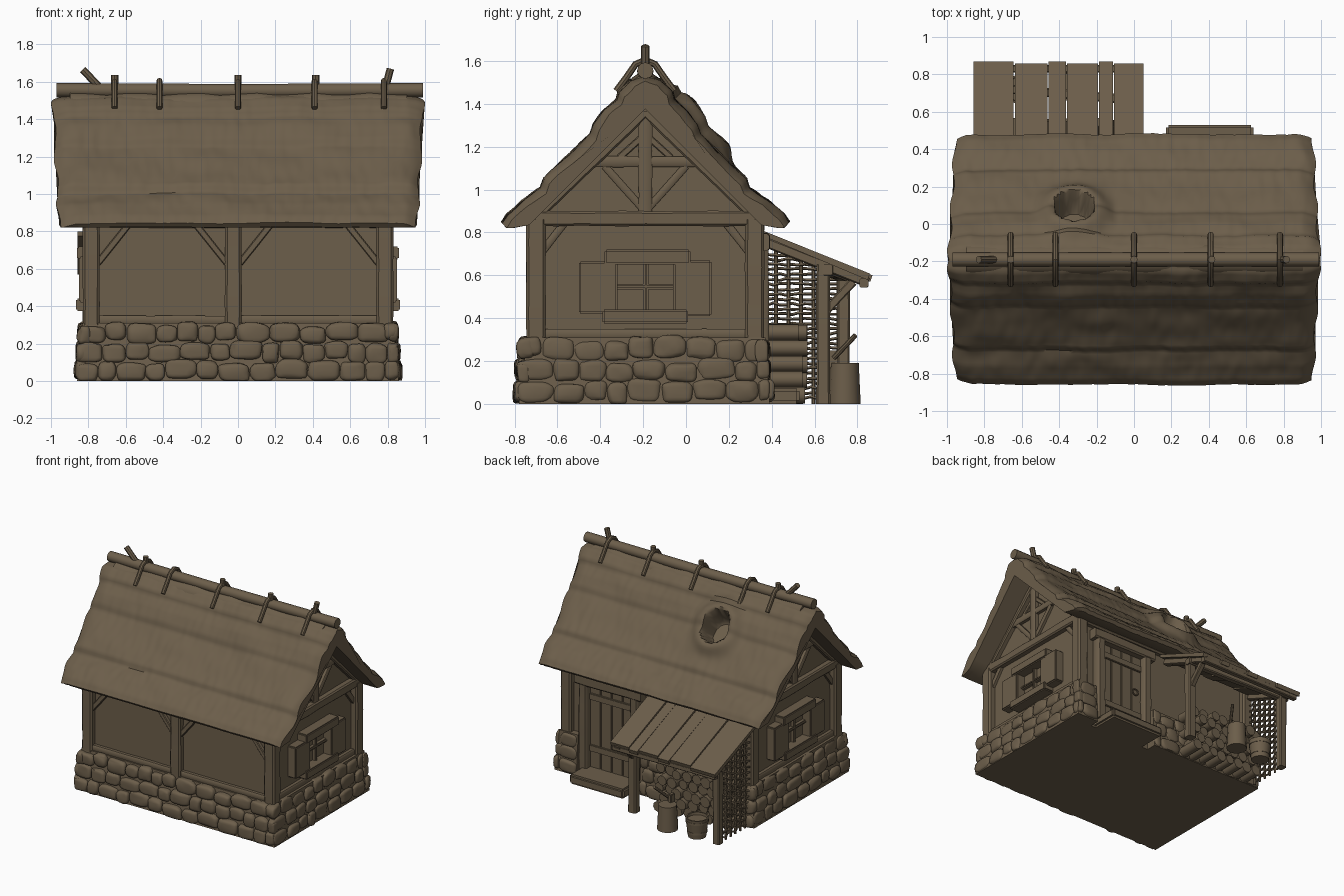
import bpy, bmesh, math, random
from mathutils import Vector, noise

random.seed(4)
if "Cube" in bpy.data.objects:
    bpy.data.objects.remove(bpy.data.objects["Cube"])

mat = bpy.data.materials.new("weathered brown")
mat.use_nodes = True
BROWN = (0.15, 0.112, 0.069, 1)
mat.diffuse_color = BROWN
mat.node_tree.nodes["Principled BSDF"].inputs["Base Color"].default_value = BROWN
made = []


def finish(name, bm):
    bmesh.ops.recalc_face_normals(bm, faces=bm.faces)
    me = bpy.data.meshes.new(name)
    bm.to_mesh(me)
    bm.free()
    me.materials.append(mat)
    ob = bpy.data.objects.new(name, me)
    bpy.context.collection.objects.link(ob)
    made.append(ob)


def loft(bm, rings):
    loops = [[bm.verts.new(p) for p in r] for r in rings]
    n = len(loops[0])
    for a, b in zip(loops, loops[1:]):
        for i in range(n):
            bm.faces.new((a[i], a[(i + 1) % n], b[(i + 1) % n], b[i]))
    bm.faces.new(loops[0])
    bm.faces.new(loops[-1][::-1])


def tube(bm, path, radius, sides=8, end_radius=None):
    pts = [Vector(p) for p in path]
    rings = []
    for i, p in enumerate(pts):
        t = (pts[min(i + 1, len(pts) - 1)] - pts[max(i - 1, 0)]).normalized()
        ref = Vector((1, 0, 0)) if abs(t.x) < 0.8 else Vector((0, 1, 0))
        u = t.cross(ref).normalized()
        v = t.cross(u)
        f = i / (len(pts) - 1)
        r = radius + ((end_radius or radius) - radius) * f
        angles = [math.tau * k / sides for k in range(sides)]
        rings.append([p + (u * math.cos(a) + v * math.sin(a)) * r for a in angles])
    loft(bm, rings)


def rod(name, path, radius, sides=10, end_radius=None):
    bm = bmesh.new()
    tube(bm, path, radius, sides, end_radius)
    finish(name, bm)


def beam(name, a, b, w=0.07, h=0.07, wobble=0.008):
    # hewn timber: bevelled, subdivided and slightly uneven
    a, b = Vector(a), Vector(b)
    t = (b - a).normalized()
    u = t.cross(Vector((1, 0, 0)) if abs(t.x) < 0.8 else Vector((0, 1, 0))).normalized()
    v = t.cross(u)
    steps, c = max(2, int((b - a).length / 0.1)), 0.72
    shape = [(1, c), (c, 1), (-c, 1), (-1, c), (-1, -c), (-c, -1), (c, -1), (1, -c)]
    rings = []
    for i in range(steps + 1):
        p = a.lerp(b, i / steps)
        k = 1 + wobble * 14 * noise.noise(p * 9)
        rings.append([p + u * (x * w * k / 2) + v * (y * h * k / 2) for x, y in shape])
    bm = bmesh.new()
    loft(bm, rings)
    finish(name, bm)


def block(name, lo, hi, taper=(0, 0, 0, 0), bevel=0.0):
    # box whose top is drawn in on the -x, +x, -y and +y sides
    l, r, f, k = taper
    bm = bmesh.new()
    loft(bm, [[(lo[0] + l * s, lo[1] + f * s, z), (hi[0] - r * s, lo[1] + f * s, z),
               (hi[0] - r * s, hi[1] - k * s, z), (lo[0] + l * s, hi[1] - k * s, z)]
              for s, z in ((0, lo[2]), (1, hi[2]))])
    if bevel:
        bmesh.ops.bevel(bm, geom=bm.edges[:], offset=bevel, segments=2, affect='EDGES')
    finish(name, bm)


# Plastered walls with gables
RIDGE = -0.19
bm = bmesh.new()
loft(bm, [[(x, -0.70, 0.1), (x, 0.32, 0.1), (x, 0.32, 0.86), (x, RIDGE, 1.39), (x, -0.70, 0.86)]
          for x in (-0.78, 0.78)])
finish("plaster_walls", bm)

# Stone footing, open at the doorway
block("footing_main", (-0.86, -0.78, 0), (0.86, 0.31, 0.31), (0.03, 0.03, 0.04, 0))
block("footing_back_wide", (-0.86, 0.28, 0), (0.13, 0.39, 0.31), (0.03, 0, 0, 0.02))
block("footing_back_narrow", (0.67, 0.28, 0), (0.86, 0.39, 0.31), (0, 0.03, 0, 0.02))


def stone(bm, centre, half):
    made_verts = bmesh.ops.create_icosphere(bm, subdivisions=3, radius=1)["verts"]
    seed = Vector(centre) * 7
    for v in made_verts:
        n = 1 + 0.15 * noise.noise(v.co * 1.3 + seed)
        p = [math.copysign(abs(c) ** 0.6, c) * n * h + m for c, h, m in zip(v.co, half, centre)]
        v.co = (p[0], p[1], max(p[2], 0.002))


bm = bmesh.new()
walls = [("x", -0.86, 0.86, -0.80, 1), ("x", -0.86, 0.13, 0.405, -1), ("x", 0.67, 0.86, 0.405, -1),
         ("y", -0.79, 0.39, 0.87, -1), ("y", -0.79, 0.39, -0.87, 1)]
for axis, start, end, face, inward in walls:
    for row in range(3):
        at, z = start, 0.055 + row * 0.1
        while at < end - 0.03:
            w = min(random.uniform(0.09, 0.18), end - at)
            mid, off = at + w / 2, face + inward * (0.027 + 0.1 * z)
            zz, h = z + random.uniform(-0.012, 0.012), random.uniform(0.045, 0.055)
            depth = random.uniform(0.028, 0.042)
            if axis == "x":
                stone(bm, (mid, off, zz), (w * 0.5, depth, h))
            else:
                stone(bm, (off, mid, zz), (depth, w * 0.5, h))
            at += w
finish("footing_stones", bm)

# Timber frame on the long sides
for x in (-0.785, -0.025, 0.785):
    beam("front_post", (x, -0.70, 0.3), (x, -0.70, 0.86), 0.09, 0.09)
for x, d in ((-0.75, 1), (-0.06, -1), (0.01, 1), (0.75, -1)):
    beam("front_brace", (x, -0.71, 0.63), (x + d * 0.16, -0.71, 0.83), 0.035, 0.035)
for y in (-0.70, 0.32):
    beam("wall_plate", (-0.82, y, 0.86), (0.82, y, 0.86), 0.08, 0.08)
beam("front_sill", (-0.78, -0.71, 0.325), (0.78, -0.71, 0.325), 0.05, 0.04)
for x in (-0.785, 0.785):
    beam("back_post", (x, 0.32, 0.3), (x, 0.32, 0.86), 0.09, 0.09)

# Gable timbers and windows, both ends
for s in (1, -1):
    x = s * 0.79
    beam("tie_beam", (x, -0.70, 0.865), (x, 0.32, 0.865), 0.07, 0.07)
    beam("king_post", (x, RIDGE, 0.88), (x, RIDGE, 1.38), 0.065, 0.05)
    beam("collar_beam", (x, -0.42, 1.13), (x, 0.04, 1.13), 0.05, 0.04)
    beam("side_sill", (x, -0.68, 0.325), (x, 0.30, 0.325), 0.05, 0.04)
    for d in (1, -1):
        y = RIDGE + d * 0.02
        beam("gable_rafter", (x, RIDGE + d * 0.52, 0.87), (x, RIDGE, 1.37), 0.06, 0.06)
        beam("lower_brace", (x, y, 0.92), (x, y + d * 0.17, 1.11), 0.035, 0.03)
        beam("upper_brace", (x, y, 1.24), (x, y + d * 0.1, 1.15), 0.03, 0.03)
        end = RIDGE + d * 0.49
        beam("corner_brace", (x, end, 0.70), (x, end - d * 0.11, 0.84), 0.035, 0.03)

        def plate(name, y0, y1, z0, z1, inner, outer):
            xs = sorted((s * inner, s * outer))
            block(name, (xs[0], y0, z0), (xs[1], y1, z1), bevel=0.008)
        if d == 1:
            plate("window_lintel", -0.38, 0.02, 0.65, 0.72, 0.77, 0.86)
            plate("window_sill", -0.39, 0.01, 0.375, 0.44, 0.77, 0.865)
            plate("window_jamb", -0.50, -0.32, 0.42, 0.665, 0.77, 0.85)
            plate("window_jamb", -0.06, 0.12, 0.41, 0.67, 0.77, 0.85)
            plate("window_mullion", -0.20, -0.175, 0.43, 0.66, 0.77, 0.81)
            plate("window_crossbar", -0.33, -0.05, 0.535, 0.56, 0.77, 0.81)

# Door, frame and step
block("door_step", (0.17, 0.28, 0), (0.64, 0.53, 0.075), bevel=0.015)
for i in range(4):
    block("door_plank", (0.215 + i * 0.095, 0.31, 0.07), (0.307 + i * 0.095, 0.335, 0.72), bevel=0.005)
for x in (0.185, 0.625):
    beam("door_jamb", (x, 0.345, 0.05), (x, 0.345, 0.76), 0.08, 0.07)
beam("door_lintel", (0.12, 0.35, 0.755), (0.69, 0.35, 0.755), 0.08, 0.08)
for z in (0.2, 0.6):
    block("door_batten", (0.22, 0.33, z), (0.59, 0.348, z + 0.05), bevel=0.004)
rod("door_ring", [(0.28 + 0.025 * math.cos(a), 0.35, 0.41 + 0.025 * math.sin(a))
                  for a in [k * math.tau / 12 for k in range(13)]], 0.006, 6)

# Thatched roof: stepped layers lofted along x, with a smoke hole at the back
outer = [(0, 1.53), (0.07, 1.51), (0.125, 1.46), (0.135, 1.42), (0.19, 1.37), (0.24, 1.30),
         (0.255, 1.255), (0.37, 1.145), (0.47, 1.05), (0.485, 1.005), (0.57, 0.95),
         (0.645, 0.885), (0.67, 0.845), (0.65, 0.823)]


def resample(pts, step):
    out = []
    for a, b in zip(pts, pts[1:]):
        n = max(1, round(math.dist(a, b) / step))
        out += [(a[0] + (b[0] - a[0]) * i / n, a[1] + (b[1] - a[1]) * i / n) for i in range(n)]
    return out + [pts[-1]]


fine = resample(outer, 0.018)
under = resample([(0.54, 0.835), (0, 1.375)], 0.08)
section = ([(-d, z, 1) for d, z in fine[::-1]] + [(d, z, 1) for d, z in fine[1:]]
           + [(d, z, 0) for d, z in under] + [(-d, z, 0) for d, z in under[-2::-1]])


def thatch_ring(f):
    ring = []
    for d, z, skin in section:
        layer = math.sin((abs(d) - 0.01) / 0.235 * math.tau)
        x = f * (0.957 + 0.03 * max(0, z - 0.85) / 0.6 + 0.01 * layer * skin)
        side = math.copysign(1, d)
        if skin:
            e = max(0, (abs(f) - 0.9) / 0.1) ** 2
            push = 0.014 * noise.noise(Vector((x * 4, d * 9, z * 3))) - 0.035 * e
            push += 0.005 * noise.noise(Vector((x * 25, d * 12, 0)))
            if d > 0:
                r = math.hypot(x + 0.32, (d - 0.25) * 1.4)
                push += 0.06 * math.exp(-((r - 0.13) / 0.06) ** 2)
                push -= 0.14 * max(0, min(1, (0.105 - r) / 0.025))
            slope = min(1, abs(d) / 0.1)
            d += side * slope * push * 0.7
            z += push * 0.7
        ring.append((x, RIDGE + d, max(z, 0.82)))
    return ring


bm = bmesh.new()
loft(bm, [thatch_ring(i / 60 - 1) for i in range(121)])
finish("thatched_roof", bm)

# Ridge roll, pole, bindings and pegs
rod("ridge_roll", [(x / 10, RIDGE, 1.455 + 0.008 * math.sin(x * 2)) for x in range(-10, 11)
                   if abs(x) < 10], 0.085, 16)
rod("ridge_pole", [(-0.97, RIDGE, 1.555), (0, RIDGE, 1.55), (0.99, RIDGE, 1.555)], 0.038, 12)
for x in (-0.66, -0.42, 0, 0.41, 0.78):
    arch = [(x, RIDGE + d, z) for d, z in ((-0.135, 1.46), (-0.09, 1.52), (-0.045, 1.585),
            (0, 1.605), (0.045, 1.585), (0.09, 1.52), (0.135, 1.46))]
    rod("ridge_binding", arch, 0.016, 8)
for a, b in (((-0.74, 1.57), (-0.83, 1.665)), ((0.77, 1.5), (0.815, 1.67)), ((-0.66, 1.57), (-0.66, 1.635)),
             ((0, 1.57), (0, 1.635)), ((0.415, 1.57), (0.415, 1.635))):
    rod("ridge_peg", [(a[0], RIDGE, a[1]), (b[0], RIDGE, b[1])], 0.02, 8)

# Lean-to roof planks and frame
edges = [-0.86, -0.64, -0.46, -0.36, -0.19, -0.11, 0.055]
for i, (x0, x1) in enumerate(zip(edges, edges[1:])):
    tip, up = 0.87 - 0.012 * (i % 2), 0.008 * (i % 2)
    bm = bmesh.new()
    loft(bm, [[(x, 0.36, 0.775 + up), (x, 0.36, 0.80 + up), (x, tip, 0.60 + up), (x, tip - 0.01, 0.57 + up)]
              for x in (x0 + 0.003, x1 - 0.003)])
    finish("lean_to_plank", bm)
beam("lean_to_post", (0.0, 0.64, 0), (0.0, 0.64, 0.65), 0.065, 0.065)
beam("lean_to_post", (-0.79, 0.735, 0), (-0.79, 0.735, 0.62), 0.06, 0.06)
for x in (-0.8, 0.0):
    beam("lean_to_rafter", (x, 0.37, 0.755), (x, 0.85, 0.565), 0.045, 0.05)
beam("lean_to_brace", (0.0, 0.65, 0.43), (0.0, 0.78, 0.57), 0.04, 0.04)
beam("lean_to_beam", (0.04, 0.66, 0.625), (-0.84, 0.735, 0.595), 0.05, 0.05)
beam("eave_batten", (0.04, 0.83, 0.565), (-0.84, 0.83, 0.565), 0.04, 0.04)

# Woven screen closing the lean-to
bm = bmesh.new()
for j in range(6):
    y = 0.42 + j * 0.058
    tube(bm, [(-0.8, y, 0), (-0.8, y, 0.75 - 0.4 * (y - 0.37))], 0.009, 6)
for i in range(30):
    z = 0.03 + i * 0.023
    stop = min(0.74, 0.37 + (0.76 - z) / 0.4)
    n = max(2, int((stop - 0.38) / 0.029))
    tube(bm, [(-0.8 + 0.014 * math.cos(math.pi * (k / 2 + i)), 0.38 + k * 0.029,
               z + random.uniform(-0.005, 0.005)) for k in range(n + 1)], 0.0075, 5)
finish("woven_screen", bm)

# Firewood stack, log ends outward
for row in range(5):
    for i in range(8 - row % 2):
        x, z = -0.72 + i * 0.082 + 0.04 * (row % 2), 0.042 + row * 0.073
        r = random.uniform(0.036, 0.044)
        rod("firewood", [(x, 0.37, z), (x, random.uniform(0.52, 0.57), z)], r, 9)

# Chopping block with axe, and a bucket
rod("chopping_block", [(-0.36, 0.74, 0), (-0.36, 0.74, 0.09), (-0.36, 0.74, 0.19)], 0.075, 14, 0.066)
rod("axe_handle", [(-0.34, 0.69, 0.215), (-0.28, 0.79, 0.32)], 0.012, 8)
block("axe_head", (-0.37, 0.66, 0.17), (-0.34, 0.71, 0.25), bevel=0.005)
bm = bmesh.new()
loft(bm, [[(-0.6 + r * math.cos(a), 0.72 + r * math.sin(a), z) for a in [k * math.tau / 18 for k in range(18)]]
          for r, z in ((0.065, 0), (0.083, 0.15), (0.073, 0.15), (0.06, 0.03))])
finish("bucket", bm)
for z, r in ((0.035, 0.07), (0.115, 0.08)):
    rod("bucket_hoop", [(-0.6, 0.72, z), (-0.6, 0.72, z + 0.015)], r + 0.003, 18)

# Smooth shading that keeps hard edges
bpy.ops.object.select_all(action='DESELECT')
for ob in made:
    ob.select_set(True)
bpy.context.view_layer.objects.active = made[0]
bpy.ops.object.shade_smooth_by_angle(angle=math.radians(42))
